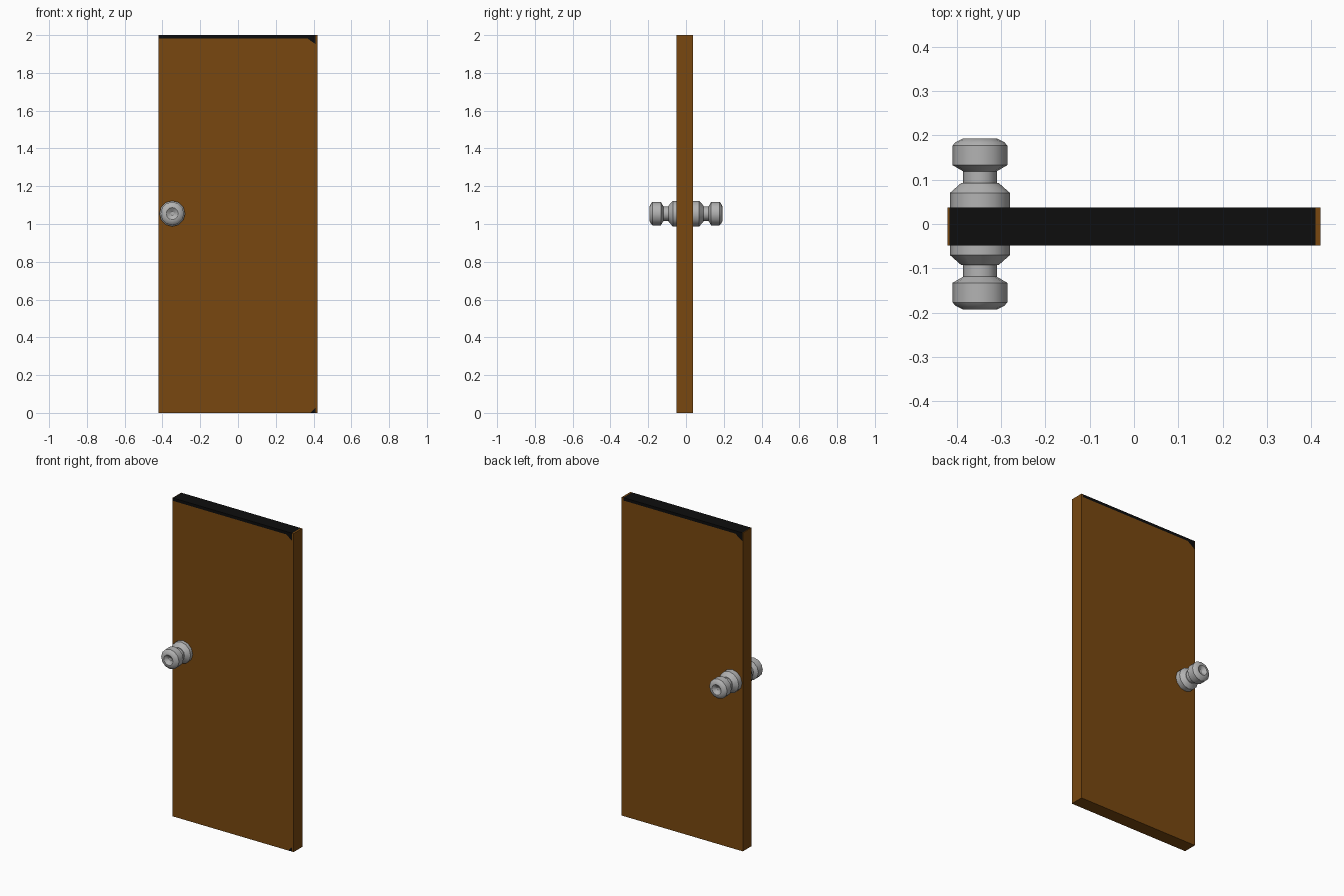
import bpy, bmesh, math
from mathutils import Vector

if "Cube" in bpy.data.objects:
    bpy.data.objects.remove(bpy.data.objects["Cube"])


def material(name, rgb):
    m = bpy.data.materials.new(name)
    m.diffuse_color = (*rgb, 1)
    m.use_nodes = True
    m.node_tree.nodes["Principled BSDF"].inputs["Base Color"].default_value = m.diffuse_color
    return m


brown = material("brown wood", (0.19, 0.064, 0.005))
black = material("black edge", (0.004, 0.004, 0.004))
grey = material("grey metal", (0.45, 0.45, 0.45))


def make_object(name, bm, mats):
    bmesh.ops.recalc_face_normals(bm, faces=bm.faces[:])
    me = bpy.data.meshes.new(name)
    bm.to_mesh(me)
    bm.free()
    for m in mats:
        me.materials.append(m)
    ob = bpy.data.objects.new(name, me)
    bpy.context.collection.objects.link(ob)
    return ob


# Door slab
bm = bmesh.new()
bmesh.ops.create_cube(bm, size=1)
for v in bm.verts:
    v.co = Vector((v.co.x * 0.842, v.co.y * 0.086 - 0.006, v.co.z * 2 + 1))

# Painted black top edge: cut along its borders, then colour by position
SLOPE = 0.7
DROP = 0.368 * SLOPE + 1.982      # corner line: z + SLOPE * u = DROP
FOOT = 0.382                      # small foot corner: z = u - FOOT
cuts = [((0, 0, 1.982), (0, 0, 1)), ((0.41, 0, 0), (1, 0, 0)), ((-0.417, 0, 0), (1, 0, 0))]
cuts += [((0, 0, DROP), (s * SLOPE, 0, 1)) for s in (1, -1)]
cuts += [((FOOT, 0, 0), (-1, 0, 1))]
for co, no in cuts:
    bmesh.ops.bisect_plane(bm, geom=bm.verts[:] + bm.edges[:] + bm.faces[:],
                           plane_co=co, plane_no=no, dist=1e-5)
for f in bm.faces:
    c, n = f.calc_center_median(), f.normal
    u = -c.x if n.y > 0.5 else c.x
    inside = -0.417 < c.x < 0.41
    top = c.z > 1.982 or (c.z > 1.8 and c.z + SLOPE * u > DROP)
    foot = n.y < -0.5 and c.z < c.x - FOOT
    if inside and n.z > -0.5 and (top or foot):
        f.material_index = 1
make_object("door_panel", bm, [brown, black])


# Knobs: (radius, distance from middle) profiles turned around the y axis
def lathe(name, profile, side, sides=12):
    bm = bmesh.new()
    rings = []
    for r, y in profile:
        rings.append([bm.verts.new((-0.348 + r * math.cos(2 * math.pi * i / sides), side * y,
                                    1.055 + r * math.sin(2 * math.pi * i / sides)))
                      for i in range(sides)])
    for a, b in zip(rings, rings[1:]):
        for i in range(sides):
            j = (i + 1) % sides
            bm.faces.new((a[i], a[j], b[j], b[i]))
    bm.faces.new(rings[0])
    bm.faces.new(rings[-1])
    ob = make_object(name, bm, [grey])
    bpy.ops.object.select_all(action='DESELECT')
    ob.select_set(True)
    bpy.context.view_layer.objects.active = ob
    bpy.ops.object.shade_smooth_by_angle(angle=math.radians(35))


rosette = [(0.068, 0.03), (0.068, 0.07), (0.042, 0.093)]
handle = [(0.038, 0.09), (0.038, 0.119), (0.062, 0.133), (0.062, 0.177),
          (0.055, 0.185), (0.038, 0.1935), (0.032, 0.1935), (0.01, 0.178)]
for side, label in ((-1, "front"), (1, "back")):
    lathe(label + "_rosette", rosette, side)
    lathe(label + "_knob", handle, side)
